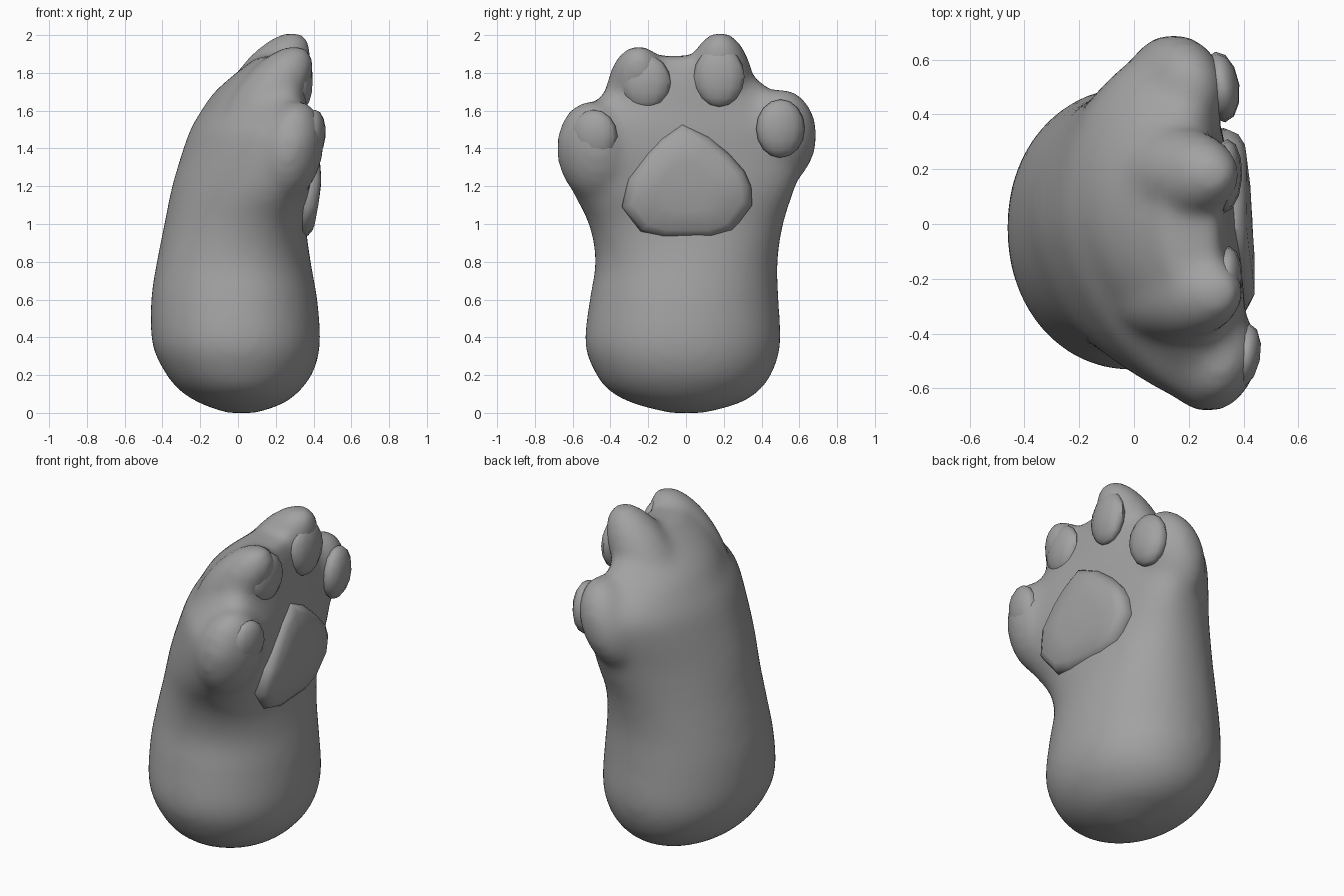
import bpy, bmesh, math
from mathutils import Matrix

if "Cube" in bpy.data.objects:
    bpy.data.objects.remove(bpy.data.objects["Cube"])

grey = bpy.data.materials.new("plain grey")
grey.diffuse_color = (0.36, 0.36, 0.36, 1)
grey.use_nodes = True
grey.node_tree.nodes["Principled BSDF"].inputs["Base Color"].default_value = grey.diffuse_color


def finish(name, bm, angle):
    bmesh.ops.recalc_face_normals(bm, faces=bm.faces)
    mesh = bpy.data.meshes.new(name)
    bm.to_mesh(mesh)
    bm.free()
    mesh.materials.append(grey)
    obj = bpy.data.objects.new(name, mesh)
    bpy.context.collection.objects.link(obj)
    bpy.ops.object.select_all(action='DESELECT')
    obj.select_set(True)
    bpy.context.view_layer.objects.active = obj
    bpy.ops.object.shade_smooth_by_angle(angle=math.radians(angle))
    return obj


def ellipsoid(bm, center, radii, tilt=0, yaw=0, u=24, v=16):
    m = (Matrix.Translation(center) @ Matrix.Rotation(math.radians(yaw), 4, 'Z')
         @ Matrix.Rotation(math.radians(tilt), 4, 'Y') @ Matrix.Diagonal((*radii, 1)))
    bmesh.ops.create_uvsphere(bm, u_segments=u, v_segments=v, radius=1, matrix=m)


def bridge(bm, rings):
    n = len(rings[0])
    for a, b in zip(rings, rings[1:]):
        for i in range(n):
            j = (i + 1) % n
            bm.faces.new((a[i], a[j], b[j], b[i]))
    bm.faces.new(rings[0])
    bm.faces.new(rings[-1])


def refine(rows, steps=4):
    """Catmull-Rom interpolation of the section table."""
    out = []
    for k in range(len(rows) - 1):
        p0, p1, p2, p3 = (rows[max(0, min(len(rows) - 1, k + d))] for d in (-1, 0, 1, 2))
        for s in range(steps):
            t = s / steps
            out.append([b + 0.5 * t * (c - a + t * (2 * a - 5 * b + 4 * c - d + t * (3 * (b - c) + d - a)))
                        for a, b, c, d in zip(p0, p1, p2, p3)])
    return out + [list(rows[-1])]


# Arm and palm: sections (z, back x, widest x, palm x, min y, max y, skew, back power, palm power)
sections = [
    (0.00, -0.06, 0.02, 0.10, -0.09, 0.10, 0, 2, 2),
    (0.05, -0.20, 0.02, 0.24, -0.28, 0.28, 0, 2, 2),
    (0.12, -0.31, 0.01, 0.33, -0.41, 0.39, 0, 2.05, 2.05),
    (0.22, -0.39, 0.00, 0.40, -0.485, 0.46, 0, 2.1, 2.1),
    (0.37, -0.455, 0.00, 0.435, -0.535, 0.50, 0, 2.1, 2.1),
    (0.60, -0.46, 0.00, 0.42, -0.51, 0.49, 0, 2.1, 2.1),
    (0.80, -0.43, 0.01, 0.385, -0.48, 0.485, 0, 2.1, 2.2),
    (1.00, -0.39, 0.06, 0.36, -0.515, 0.515, 0.03, 1.95, 2.4),
    (1.20, -0.35, 0.16, 0.37, -0.615, 0.58, 0.08, 1.8, 2.6),
    (1.38, -0.295, 0.22, 0.375, -0.675, 0.64, 0.12, 1.75, 2.6),
    (1.50, -0.25, 0.23, 0.37, -0.66, 0.655, 0.12, 1.75, 2.6),
    (1.60, -0.19, 0.22, 0.355, -0.54, 0.59, 0.11, 1.8, 2.4),
    (1.70, -0.12, 0.21, 0.345, -0.43, 0.46, 0.09, 2, 2.2),
    (1.80, -0.01, 0.21, 0.33, -0.36, 0.34, 0.06, 2, 2),
    (1.89, 0.11, 0.21, 0.30, -0.25, 0.25, 0.04, 2, 2),
]
N = 48
bm = bmesh.new()
rings = []
for z, back, wide, palm, y0, y1, skew, bpow, ppow in refine(sections):
    ring = []
    for i in range(N):
        a = 2 * math.pi * i / N
        c, s = math.cos(a), math.sin(a)
        e = 2 / (bpow if s < 0 else ppow)
        y = (y0 + y1) / 2 + (y1 - y0) / 2 * math.copysign(abs(c) ** e, c)
        x = wide + math.copysign(abs(s) ** e, s) * ((palm - wide) if s > 0 else (wide - back))
        ring.append(bm.verts.new((x - skew * y, y, z)))
    rings.append(ring)
bridge(bm, rings)

# Toes, fused into the palm
ellipsoid(bm, (0.285, -0.49, 1.385), (0.16, 0.20, 0.27), 12, -20)
ellipsoid(bm, (0.15, 0.49, 1.455), (0.165, 0.205, 0.275), 22, 10)
ellipsoid(bm, (0.145, -0.25, 1.65), (0.165, 0.18, 0.355), 38)
ellipsoid(bm, (0.135, 0.18, 1.71), (0.17, 0.18, 0.36), 36)
paw = finish("paw", bm, 80)
remesh = paw.modifiers.new("fuse", 'REMESH')
remesh.mode = 'VOXEL'
remesh.voxel_size = 0.026
remesh.use_smooth_shade = True
soften = paw.modifiers.new("soften", 'SMOOTH')
soften.factor = 0.5
soften.iterations = 14

# Toe pads
pads = [
    ((0.395, -0.485, 1.465), (0.065, 0.125, 0.14), 6, -12),
    ((0.335, -0.215, 1.75), (0.06, 0.135, 0.145), 0, -5),
    ((0.335, 0.175, 1.78), (0.06, 0.135, 0.16), 0, -3),
    ((0.315, 0.50, 1.505), (0.07, 0.13, 0.155), 3, 8),
]
for k, (center, radii, tilt, yaw) in enumerate(pads):
    bm = bmesh.new()
    ellipsoid(bm, center, radii, tilt, yaw, 12, 8)
    finish(f"toe_pad_{k + 1}", bm, 60)

# Palm pad: rounded plate following the slant of the palm
outline = [(-0.02, 1.535), (0.12, 1.465), (0.23, 1.37), (0.31, 1.28), (0.345, 1.20),
           (0.35, 1.10), (0.25, 0.965), (0.14, 0.925), (-0.12, 0.925), (-0.24, 0.96),
           (-0.34, 1.09), (-0.305, 1.24), (-0.21, 1.375), (-0.13, 1.46)]
bm = bmesh.new()
rings = []
for scale, depth in ((0.97, -0.11), (1.0, -0.06), (0.95, -0.022), (0.84, 0.0), (0.45, 0.008)):
    ring = []
    for y, z in outline:
        y, z = y * scale, 1.19 + (z - 1.19) * scale
        x = 0.425 - 0.06 * y - 0.14 * max(0, 1.22 - z) - 0.08 * max(0, z - 1.3)
        ring.append(bm.verts.new((x + depth, y, z)))
    rings.append(ring)
bridge(bm, rings)
finish("palm_pad", bm, 50)
